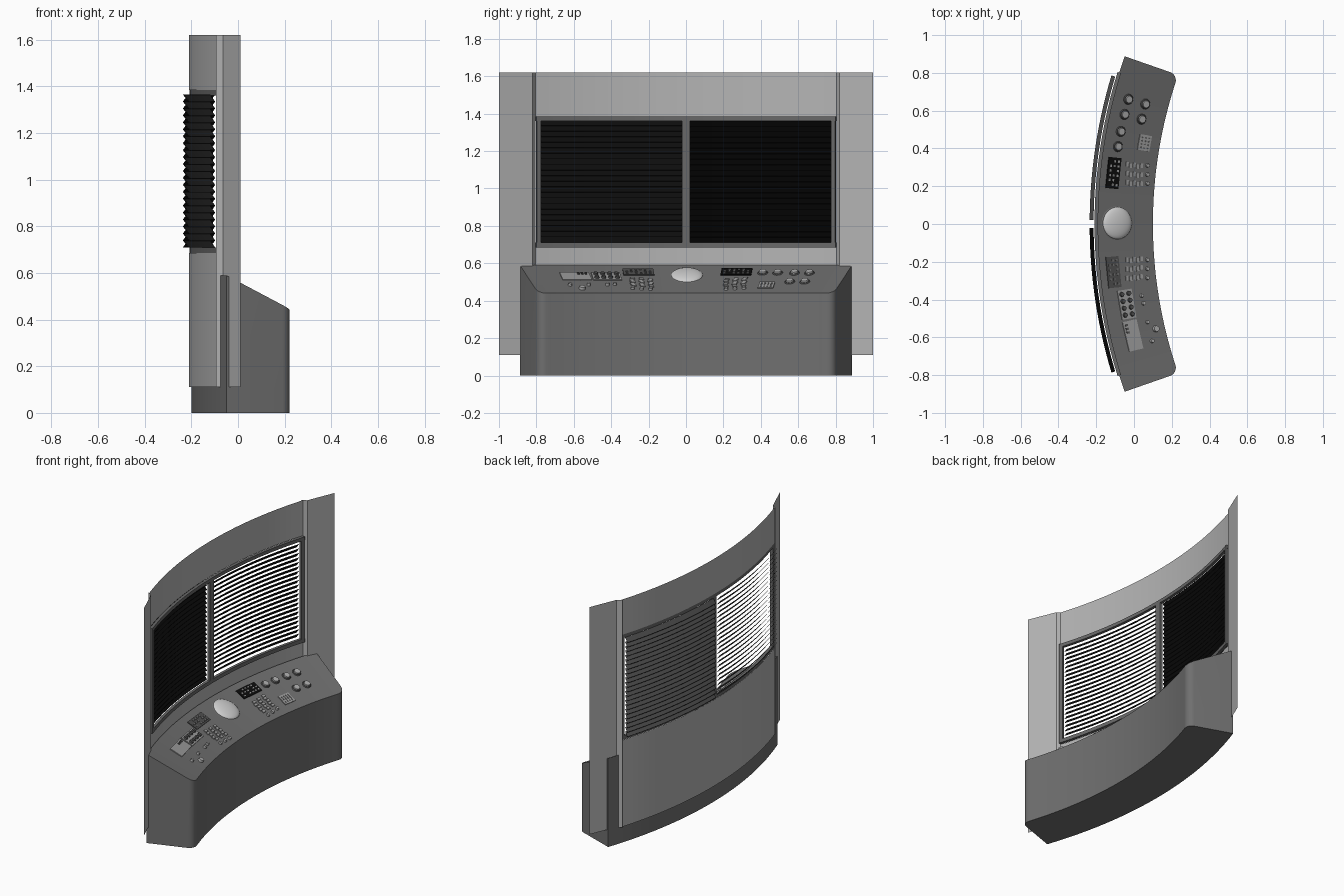
import bpy, bmesh
from math import sin, cos, atan, atan2, asin, hypot, radians
from mathutils import Matrix, Vector

cube = bpy.data.objects.get("Cube")
if cube:
    bpy.data.objects.remove(cube)

CX = 2.5                      # centre of curvature on the x axis
FRONT, BACK, WALL = 2.4, 2.7, 2.71
LOW, HIGH = 0.44, 0.59        # console top, front and back
SLOPE = atan((HIGH - LOW) / (BACK - FRONT))


def material(name, v):
    m = bpy.data.materials.new(name)
    m.use_nodes = True
    m.diffuse_color = (v, v, v, 1)
    m.node_tree.nodes["Principled BSDF"].inputs["Base Color"].default_value = (v, v, v, 1)
    return m


wall_grey = material("wall grey", 0.46)
console_grey = material("console grey", 0.16)
frame_grey = material("frame grey", 0.14)
black = material("black", 0.004)
panel_grey = material("panel grey", 0.34)
button_grey = material("button grey", 0.42)
dome_white = material("dome white", 0.62)
dark_panel = material("dark panel grey", 0.08)


def finish(name, bm, *mats):
    bmesh.ops.recalc_face_normals(bm, faces=bm.faces)
    me = bpy.data.meshes.new(name)
    for f in bm.faces:
        f.smooth = True
    bm.to_mesh(me)
    bm.free()
    me.set_sharp_from_angle(angle=radians(30))
    for m in mats:
        me.materials.append(m)
    ob = bpy.data.objects.new(name, me)
    bpy.context.collection.objects.link(ob)
    return ob


def polar(r, a, z):
    return Vector((CX - r * cos(a), r * sin(a), z))


def sweep(bm, section, a0, a1, n=24, second=None):
    """Sweep an (r, z) section round the arc; two points give an open band."""
    rings = [[bm.verts.new(polar(r, a0 + (a1 - a0) * i / n, z)) for r, z in section]
             for i in range(n + 1)]
    k = len(section)
    for p, q in zip(rings, rings[1:]):
        for j in range(k if k > 2 else 1):
            f = bm.faces.new((p[j], p[(j + 1) % k], q[(j + 1) % k], q[j]))
            f.material_index = int(j == second)
    if k > 2:
        bm.faces.new(rings[0])
        bm.faces.new(rings[-1])


def box_section(r0, r1, z0, z1):
    return [(r0, z0), (r1, z0), (r1, z1), (r0, z1)]


# Console body with rounded front corners
END = radians(19.2)
bm = bmesh.new()
sweep(bm, [(FRONT, 0), (BACK, 0), (BACK, HIGH), (FRONT, LOW)], -END, END)
corners = [e for e in bm.edges if all(
    abs(v.co.y) > FRONT * sin(END) - 0.001 and hypot(CX - v.co.x, v.co.y) < FRONT + 0.01
    for v in e.verts)]
bmesh.ops.bevel(bm, geom=corners, offset=0.045, segments=6, profile=0.5, affect='EDGES')
finish("console_body", bm, console_grey)

# Curved wall bands above and below the window
Z0, Z1, W0, W1 = 0.11, 1.62, 0.685, 1.385
EDGE = asin(0.805 / WALL)
for name, lo, hi in (("lower_wall", Z0, W0), ("upper_wall", W1, Z1)):
    bm = bmesh.new()
    sweep(bm, [(WALL, lo), (WALL, hi)], -EDGE, EDGE)
    finish(name, bm, wall_grey)

# Flat side panels with a stepped edge
for side, label in ((1, "left"), (-1, "right")):
    bm = bmesh.new()
    path = [(-0.095, 0.804), (-0.065, 0.82), (0.01, 1.0)]
    cols = [[bm.verts.new((x, side * y, z)) for z in (Z0, Z1)] for x, y in path]
    for p, q in zip(cols, cols[1:]):
        bm.faces.new((p[0], q[0], q[1], p[1]))
    finish(label + "_side_panel", bm, wall_grey)

# Window frame: rails, end posts and mullion
bm = bmesh.new()
F0, F1 = 2.69, 2.709
for lo, hi in ((W0, 0.71), (1.362, W1)):
    sweep(bm, box_section(F0, F1, lo, hi), -EDGE, EDGE)
for y0, y1 in ((-0.803, -0.78), (-0.022, 0.022), (0.78, 0.803)):
    sweep(bm, box_section(F0, F1, 0.71, 1.362), asin(y0 / F1), asin(y1 / F1), 1)
finish("window_frame", bm, frame_grey)

# Louvre blinds; the two halves tilt opposite ways
SLATS, B0, B1 = 22, 0.71, 1.365
pitch = (B1 - B0) / SLATS
for side, label in ((1, "left"), (-1, "right")):
    bm = bmesh.new()
    for i in range(SLATS):
        z = B0 + i * pitch
        sec = [(2.735, z + 0.002), (2.714, z + pitch), (2.714, z + pitch - 0.002), (2.735, z)]
        if side < 0:
            sec = [(r, B0 + B1 - h) for r, h in sec]
        sweep(bm, sec, side * 0.02 / WALL, side * asin(0.782 / 2.72), 14, second=0)
    finish(label + "_blind", bm, black, dark_panel)


# Controls placed on the sloping console top
def seat(x, y, lift=0.0):
    r, a = hypot(CX - x, y), atan2(y, CX - x)
    u = Vector((cos(a) * cos(SLOPE), -sin(a) * cos(SLOPE), -sin(SLOPE)))
    v = Vector((sin(a), cos(a), 0))
    n = u.cross(v)
    m = Matrix((u, v, n)).transposed().to_4x4()
    m.translation = polar(r, a, LOW + (r - FRONT) * (HIGH - LOW) / (BACK - FRONT)) + n * lift
    return m


def disc(bm, x, y, rad, h, lift=0.0, du=0, dv=0, taper=0.85):
    bmesh.ops.create_cone(bm, cap_ends=True, segments=20, radius1=rad, radius2=rad * taper,
                          depth=h, matrix=seat(x, y, lift) @ Matrix.Translation((du, dv, h / 2)))


def plate(bm, x, y, su, sv, h=0.006, lift=0.0, du=0, dv=0):
    m = seat(x, y, lift) @ Matrix.Translation((du, dv, h / 2)) @ Matrix.Diagonal((su, sv, h, 1))
    bmesh.ops.create_cube(bm, size=1, matrix=m)


# Large central dome on a thin collar
bm = bmesh.new()
bmesh.ops.create_uvsphere(bm, u_segments=40, v_segments=16, radius=1,
                          matrix=seat(-0.09, 0.005) @ Matrix.Diagonal((0.085, 0.085, 0.022, 1)))
finish("central_dome", bm, dome_white)
bm = bmesh.new()
disc(bm, -0.09, 0.005, 0.092, 0.005)
finish("dome_collar", bm, console_grey)

# Round push buttons
bm = bmesh.new()
rims = bmesh.new()
for x, y in ((-0.03, 0.66), (-0.05, 0.58), (-0.07, 0.49), (-0.085, 0.41),
             (0.06, 0.635), (0.04, 0.555)):
    disc(rims, x, y, 0.028, 0.006)
    disc(bm, x, y, 0.022, 0.014)
finish("push_buttons", bm, button_grey)
finish("button_rims", rims, dark_panel)

# Keypads with rows of small keys
for name, y, mat, keymat in (("left_keypad", 0.27, black, panel_grey),
                             ("right_keypad", -0.255, dark_panel, console_grey)):
    bm, keys = bmesh.new(), bmesh.new()
    plate(bm, -0.11, y, 0.075, 0.165)
    for i in range(6):
        for j in range(3):
            if (i + j * 2) % 5:
                plate(keys, -0.11, y, 0.01, 0.012, 0.004, 0.006, (j - 1) * 0.022, (i - 2.5) * 0.025)
    finish(name, bm, mat)
    finish(name + "_keys", keys, keymat)

# Slider strips, each ending in a small knob
strips, knobs = bmesh.new(), bmesh.new()
for y in (0.31, 0.262, 0.215, -0.19, -0.237, -0.285):
    for k in range(5):
        plate(strips, 0.0, y, 0.017, 0.024, 0.006, 0, (k - 2) * 0.021, 0.003 * (-1) ** k)
    disc(knobs, 0.07, y, 0.011, 0.012)
finish("slider_strips", strips, panel_grey)
finish("slider_knobs", knobs, button_grey)

# Speaker grille made of crossed bars
bm = bmesh.new()
for k in range(5):
    plate(bm, 0.055, 0.43, 0.07, 0.011, 0.006, 0, 0, (k - 2) * 0.018)
for k in range(4):
    plate(bm, 0.055, 0.43, 0.011, 0.084, 0.005, 0, (k - 1.5) * 0.02)
finish("speaker_grille", bm, panel_grey)

# Dial panel with eight knobs, and a label panel with small switches
panels, dials = bmesh.new(), bmesh.new()
plate(panels, -0.04, -0.425, 0.085, 0.155)
plate(panels, -0.008, -0.59, 0.085, 0.16)
for i in range(4):
    for j in (-1, 1):
        disc(dials, -0.04, -0.425, 0.013, 0.01, 0.006, j * 0.021, (i - 1.5) * 0.037)
for i in range(3):
    plate(dials, -0.008, -0.59, 0.016, 0.012, 0.004, 0.006, -0.025, 0.02 + i * 0.02)
finish("instrument_panels", panels, panel_grey)
finish("instrument_dials", dials, dark_panel)

# Loose small knobs at the right end
bm = bmesh.new()
for x, y, r in ((0.04, -0.38, 0.01), (0.05, -0.42, 0.011), (0.07, -0.52, 0.01),
                (0.115, -0.555, 0.018), (0.095, -0.62, 0.011)):
    disc(bm, x, y, r, 0.014)
finish("small_knobs", bm, button_grey)
